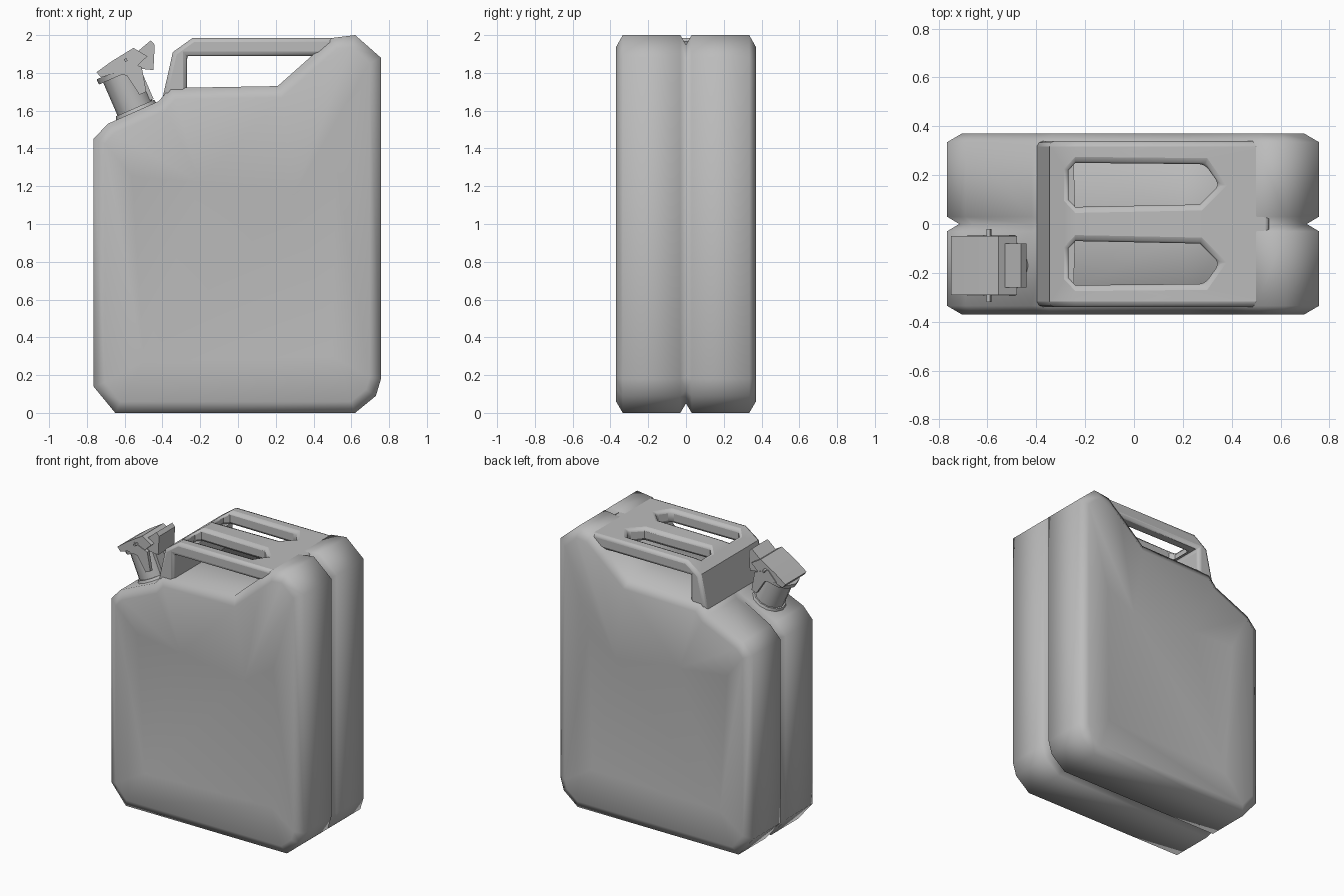
import bpy, bmesh, math
from mathutils import Matrix, Vector

cube = bpy.data.objects.get("Cube")
if cube:
    bpy.data.objects.remove(cube, do_unlink=True)

metal = bpy.data.materials.new("grey_metal")
metal.use_nodes = True
GREY = (0.5, 0.5, 0.5, 1)
metal.diffuse_color = GREY
metal.node_tree.nodes["Principled BSDF"].inputs["Base Color"].default_value = GREY


def finish(bm, name, angle=40):
    """Turn a bmesh into a grey object with smooth shading below the angle."""
    bmesh.ops.recalc_face_normals(bm, faces=bm.faces)
    mesh = bpy.data.meshes.new(name)
    bm.to_mesh(mesh)
    bm.free()
    mesh.materials.append(metal)
    ob = bpy.data.objects.new(name, mesh)
    bpy.context.collection.objects.link(ob)
    bpy.ops.object.select_all(action='DESELECT')
    ob.select_set(True)
    bpy.context.view_layer.objects.active = ob
    bpy.ops.object.shade_smooth_by_angle(angle=math.radians(angle))
    return ob


def inset(points, amounts):
    """Move each outline corner inwards along its mitre."""
    result = []
    for i, p in enumerate(points):
        d1 = (p - points[i - 1]).normalized()
        d2 = (points[(i + 1) % len(points)] - p).normalized()
        n1, n2 = Vector((-d1.y, d1.x)), Vector((-d2.y, d2.x))
        mid = (n1 + n2).normalized()
        result.append(p + mid * amounts[i] / mid.dot(n1))
    return result


def prism(points, place, start, end):
    """Extrude a flat profile; place(u, v, w) gives the 3D position."""
    bm = bmesh.new()
    a, b = ([bm.verts.new(place(u, v, w)) for u, v in points] for w in (start, end))
    bm.faces.new(a)
    bm.faces.new(b[::-1])
    for i in range(len(a)):
        bm.faces.new((a[i - 1], a[i], b[i], b[i - 1]))
    bmesh.ops.recalc_face_normals(bm, faces=bm.faces)
    return bm


# Body: half shell with seam groove, rounded rim and pressed side panel
outline = [Vector(p) for p in (
    (-.65, 0), (.62, 0), (.73, .09), (.757, .18), (.757, 1.88), (.62, 2), (.5, 1.985),
    (.39, 1.89), (.21, 1.73), (-.36, 1.72), (-.42, 1.65), (-.69, 1.53), (-.765, 1.45), (-.765, .14))]
count = len(outline)
groove = [0 if 6 <= i <= 10 else .05 for i in range(count)]
bm = bmesh.new()
rings = []
for y, pts in ((0, inset(outline, groove)), (.03, outline), (.335, outline),
               (.37, inset(outline, [.06] * count))):
    rings.append([bm.verts.new((p.x, y, p.y)) for p in pts])
for r1, r2 in zip(rings, rings[1:]):
    for i in range(count):
        bm.faces.new((r1[i - 1], r1[i], r2[i], r2[i - 1]))
r = rings[-1]
tip_l, tip_r, low_l, low_r, up_r, up_l = [bm.verts.new(p) for p in (
    (-.2, .362, 1.22), (.3, .365, 1.16), (-.5, .335, .27), (.5, .34, .3),
    (.52, .35, 1.3), (-.56, .335, 1.25))]
for face in ((r[0], r[1], low_r, low_l), (r[1], r[2], low_r), (r[2], r[3], low_r),
             (r[3], r[4], up_r, low_r), (r[4], tip_r, up_r), (r[4], r[5], tip_r),
             (r[5], r[6], r[7], tip_r), (r[7], r[8], tip_r), (r[8], r[9], tip_l, tip_r),
             (r[9], r[10], tip_l), (r[10], r[11], tip_l), (r[11], up_l, tip_l),
             (r[11], r[12], up_l), (r[12], r[13], low_l, up_l), (r[13], r[0], low_l),
             (low_l, low_r, tip_r, tip_l), (low_r, up_r, tip_r), (tip_l, up_l, low_l)):
    bm.faces.new(face)
body = finish(bm, "can_body", 70)
mirror = body.modifiers.new("other_half", 'MIRROR')
mirror.use_axis = (False, True, False)

# Handle: bent plate with two long openings, leaving three grips
side = ((-.41, 1.62), (-.345, 1.91), (-.24, 1.985), (.56, 1.985), (.52, 1.89),
        (-.27, 1.89), (-.27, 1.62))
handle = finish(prism(side, lambda x, z, y: (x, y, z), -.34, .34), "handle")
for s in (-1, 1):
    hole = ((-.268, .1), (-.24, .07), (.27, .08), (.35, .16), (.29, .245), (-.24, .25), (-.268, .22))
    cutter = finish(prism(hole, lambda x, y, z: (x, s * y, z), 1.8, 2.1), "handle_cutter")
    cutter.hide_render = True
    cutter.hide_set(True)
    cut = handle.modifiers.new("opening", 'BOOLEAN')
    cut.object = cutter
    cut.solver = 'EXACT'
bevel = handle.modifiers.new("round_edges", 'BEVEL')
bevel.width = .025
bevel.segments = 2
bevel.limit_method = 'ANGLE'
bevel.angle_limit = math.radians(50)
# keep the shading modifier last so the bevels are smoothed too
for i, m in enumerate(handle.modifiers):
    if m.type == 'NODES':
        handle.modifiers.move(i, len(handle.modifiers) - 1)
        break

# Spout: leaning neck, collar and clamp cap, all in one tilted frame
frame = Matrix.Translation((-.54, -.17, 1.6)) @ Matrix.Rotation(math.radians(-23.5), 4, 'Y')


def disc(name, radius, low, high, top=None, sides=12):
    bm = bmesh.new()
    bmesh.ops.create_cone(bm, cap_ends=True, segments=sides, radius1=radius,
                          radius2=top or radius, depth=high - low,
                          matrix=frame @ Matrix.Translation((0, 0, (low + high) / 2)))
    return finish(bm, name)


def bar(name, profile, start, end):
    return finish(prism(profile, lambda u, v, w: frame @ Vector((u, w, v)), start, end), name, 30)


disc("spout_base", .135, -.06, .015, .11)
disc("spout_neck", .1, -.05, .22)
disc("spout_collar", .125, .205, .235)
bar("cap", ((-.1, .235), (-.11, .27), (-.02, .29), (.12, .31), (.17, .24), (.1, .215)), -.12, .12)
for s in (-1, 1):
    bar("clamp_arm", ((-.05, .24), (.04, .28), (.12, .2), (.09, .07), (.05, .07), (.03, .19)),
        s * .1, s * .125)
bar("lever", ((.1, .2), (.12, .28), (.22, .31), (.23, .28), (.17, .16)), -.09, .09)
bar("lever_latch", ((.085, .02), (.085, .2), (.11, .2), (.11, .02)), -.04, .04)
bar("hinge_pin", ((.05, .26), (.05, .275), (.065, .275), (.065, .26)), -.15, .15)
